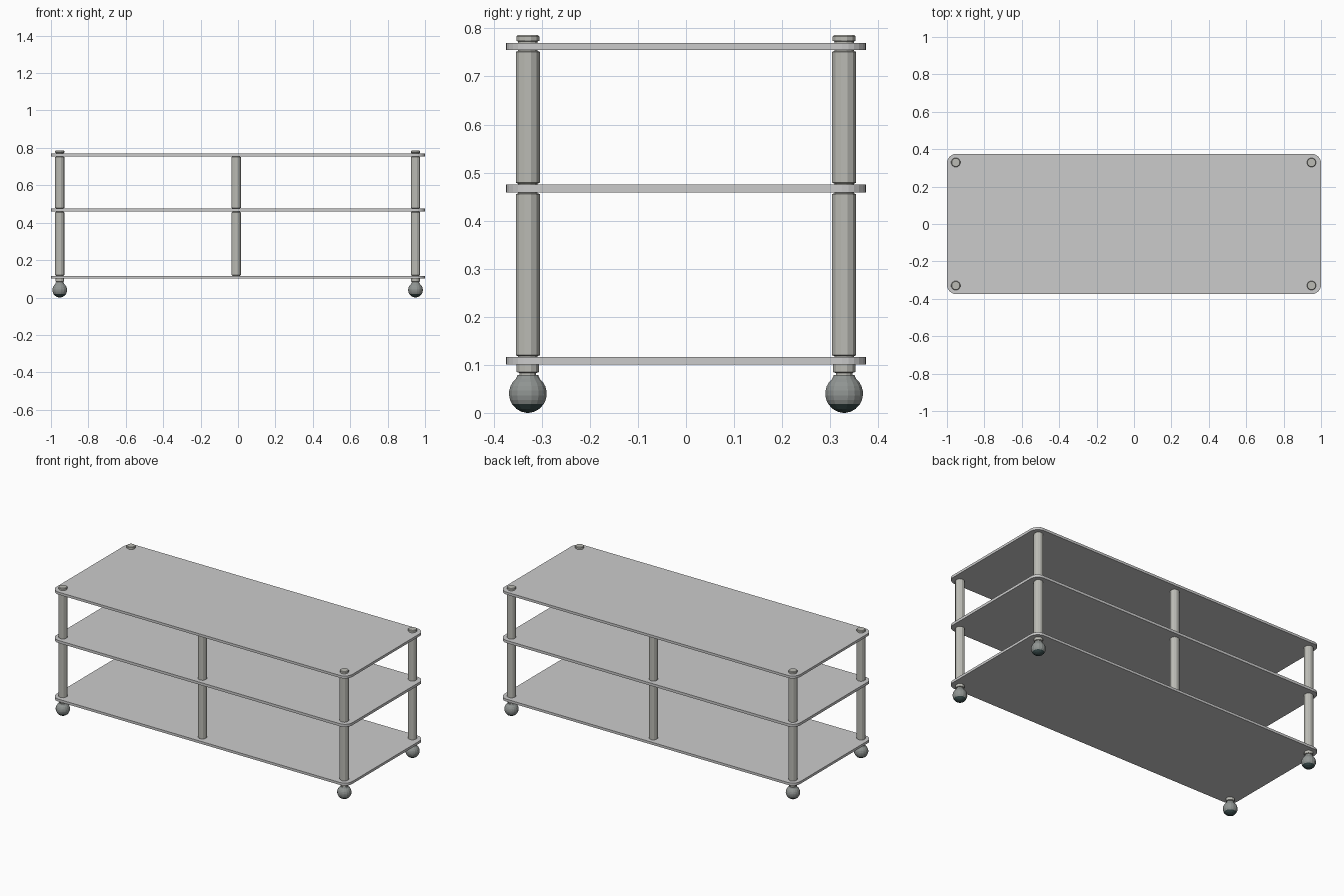
import bpy, bmesh, math

if "Cube" in bpy.data.objects:
    bpy.data.objects.remove(bpy.data.objects["Cube"])

def material(name, rgb):
    m = bpy.data.materials.new(name)
    m.diffuse_color = (*rgb, 1)
    m.use_nodes = True
    m.node_tree.nodes["Principled BSDF"].inputs["Base Color"].default_value = m.diffuse_color
    return m

metal = material("warm_metal", (0.50, 0.50, 0.46))
ball_grey = material("ball_grey", (0.28, 0.30, 0.29))
pad_dark = material("pad_dark", (0.04, 0.07, 0.07))

def finish(name, bm, loc, mat=None):
    bmesh.ops.recalc_face_normals(bm, faces=bm.faces)
    me = bpy.data.meshes.new(name)
    bm.to_mesh(me)
    bm.free()
    if mat:
        me.materials.append(mat)
    ob = bpy.data.objects.new(name, me)
    ob.location = loc
    bpy.context.collection.objects.link(ob)
    return ob

def lathe(name, profile, x, y, mat, sides=12):
    """Turn a list of (radius, z) into a capped solid."""
    bm = bmesh.new()
    rings = []
    for r, z in profile:
        rings.append([bm.verts.new((r * math.cos(2 * math.pi * (i + 0.5) / sides),
                                    r * math.sin(2 * math.pi * (i + 0.5) / sides), z))
                      for i in range(sides)])
    for a, b in zip(rings, rings[1:]):
        for i in range(sides):
            j = (i + 1) % sides
            bm.faces.new((a[i], a[j], b[j], b[i]))
    bm.faces.new(rings[0])
    bm.faces.new(rings[-1])
    return finish(name, bm, (x, y, 0), mat)

def shelf(name, z0, z1, radius=0.05, steps=6):
    """Rounded rectangular board."""
    bm = bmesh.new()
    outline = []
    for k, (sx, sy) in enumerate([(1, 1), (-1, 1), (-1, -1), (1, -1)]):
        for s in range(steps + 1):
            a = math.pi / 2 * (k + s / steps)
            outline.append(bm.verts.new((sx * (1 - radius) + radius * math.cos(a),
                                         sy * (0.375 - radius) + radius * math.sin(a), z0)))
    face = bm.faces.new(outline)
    new = bmesh.ops.extrude_face_region(bm, geom=[face], use_keep_orig=True)["geom"]
    bmesh.ops.translate(bm, verts=[v for v in new if isinstance(v, bmesh.types.BMVert)],
                        vec=(0, 0, z1 - z0))
    finish(name, bm, (0, 0, 0))

# Shelves
shelf("bottom_shelf", 0.101, 0.116)
shelf("middle_shelf", 0.459, 0.475)
shelf("top_shelf", 0.755, 0.770)

def post(name, z0, z1, x, y):
    r = 0.026
    lathe(name, [(0.021, z0), (0.021, z0 + 0.002), (r, z0 + 0.004),
                 (r, z1 - 0.004), (0.021, z1 - 0.002), (0.021, z1)], x, y, metal)

# Posts at the corners and at the middle of the long sides
for y, side in ((-0.329, "front"), (0.329, "back")):
    for x, pos in ((-0.953, "left"), (-0.01, "middle"), (0.949, "right")):
        tag = f"{side}_{pos}"
        post(f"{tag}_lower_post", 0.116, 0.459, x, y)
        post(f"{tag}_upper_post", 0.475, 0.755, x, y)
        if pos == "middle":
            continue
        # Screw cap on top
        lathe(f"{tag}_cap", [(0.021, 0.770), (0.021, 0.773), (0.025, 0.774),
                             (0.025, 0.783), (0.022, 0.786)], x, y, metal)
        # Stem under the bottom shelf
        lathe(f"{tag}_foot_stem", [(0.018, 0.076), (0.018, 0.083), (0.024, 0.085),
                                   (0.024, 0.101)], x, y, metal)
        # Ball foot with a dark pad
        ball, cz = 0.040, 0.040
        arc = [(ball * math.sin(math.radians(a)), cz - ball * math.cos(math.radians(a)))
               for a in range(57, 142, 14)]
        lathe(f"{tag}_foot_ball", arc + [(0.023, 0.076), (0.022, 0.079)], x, y, ball_grey, 16)
        pad = [(ball * math.sin(math.radians(a)), cz - ball * math.cos(math.radians(a)))
               for a in (3, 20, 38, 57)]
        pad[0] = (pad[0][0], 0.0)
        lathe(f"{tag}_foot_pad", pad, x, y, pad_dark, 16)
